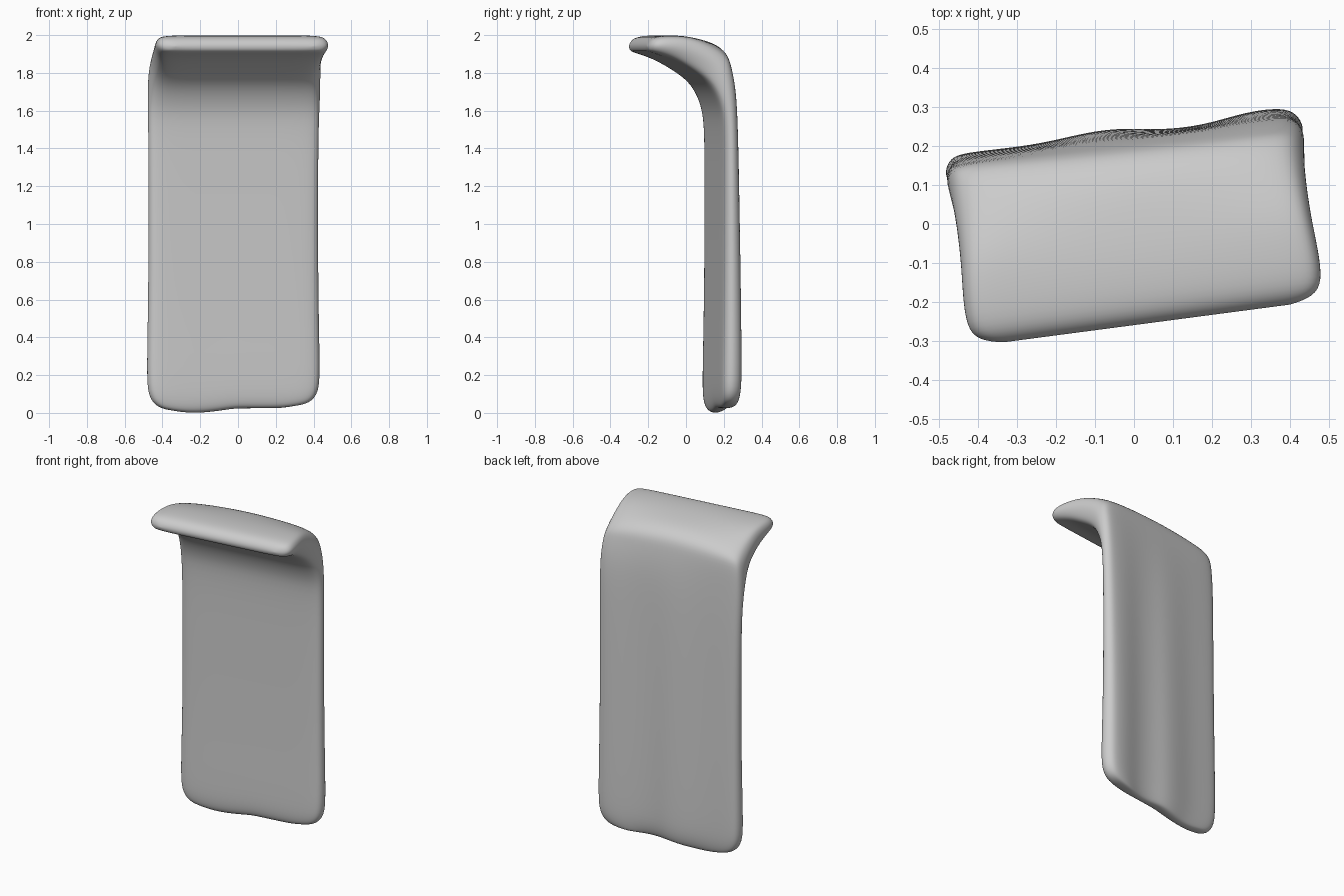
import bpy, bmesh, math
from mathutils import Matrix

if "Cube" in bpy.data.objects:
    bpy.data.objects.remove(bpy.data.objects["Cube"])

# Panel side profile, bottom to overhang tip: front y,z | back y,z | half width
ROWS = [
    (.168, .000, .205, .000, .36),
    (.148, .018, .220, .018, .42),
    (.138, .080, .234, .080, .461),
    (.138, .200, .238, .200, .468),
    (.146, .600, .236, .600, .459),
    (.149, 1.10, .230, 1.10, .457),
    (.149, 1.50, .224, 1.50, .459),
    (.136, 1.61, .216, 1.72, .466),
    (.092, 1.712, .201, 1.85, .464),
    (.035, 1.772, .186, 1.922, .458),
    (-.03, 1.815, .120, 1.968, .455),
    (-.10, 1.857, .000, 1.990, .457),
    (-.16, 1.884, -.10, 2.000, .464),
    (-.215, 1.902, -.20, 1.997, .464),
    (-.247, 1.912, -.240, 1.978, .438),
    (-.257, 1.930, -.257, 1.952, .375),
]
# Positions across the width, and how far each is rounded off in thickness
US = [-.965, -.9, -.7, -.45, -.2, 0, .2, .45, .7, .9, .965]
TH = [.68, .95, 1, 1, 1, 1, 1, 1, 1, .95, .68]


def point(row, u, t):
    """Point across the panel: u along the width, t = -1 front, +1 back."""
    fy, fz, by, bz, w = row
    k = (t + 1) / 2
    y, z = fy + (by - fy) * k, fz + (bz - fz) * k
    fade = max(0, 1 - z / 1.75)
    low = max(0, 1 - z / 0.35)
    z += low * 0.012 * (1 + math.tanh(u * 8 + 1.5))       # uneven foot
    z += low * 0.018 * max(0, abs(u) - 0.7) / 0.3         # rounder corners
    if t > 0:
        # vertical ripples on the back, fading towards the bend
        amp = 0.016 if u > -.3 else 0.004
        y += amp * math.cos((u + .1) * 7) * t * fade ** .5
        if z > 1.75 and by > .15:
            y -= 0.012 * u                                # bend runs askew
        if z > 1.88 and by > .05:
            z -= 0.035 * u * u                            # crease sags at ends
    return (u * w, y, z)


bm = bmesh.new()
n = len(US)
rings = []
for row in ROWS:
    pts = [point(row, u, -h) for u, h in zip(US, TH)]
    pts.append(point(row, 1, 0))
    pts += [point(row, u, h) for u, h in zip(US[::-1], TH[::-1])]
    pts.append(point(row, -1, 0))
    rings.append([bm.verts.new(p) for p in pts])

# Skin between rings
m = len(rings[0])
for a, b in zip(rings, rings[1:]):
    for i in range(m):
        j = (i + 1) % m
        bm.faces.new((a[i], a[j], b[j], b[i]))

# Close the foot and the overhang tip
for r in (rings[0], rings[-1]):
    for i in range(n - 1):
        bm.faces.new((r[i], r[i + 1], r[2 * n - 1 - i], r[2 * n - i]))
    bm.faces.new((r[n - 1], r[n], r[n + 1]))
    bm.faces.new((r[0], r[2 * n], r[2 * n + 1]))

bmesh.ops.recalc_face_normals(bm, faces=bm.faces)
bmesh.ops.rotate(bm, verts=bm.verts, cent=(0, 0, 0),
                 matrix=Matrix.Rotation(math.radians(7.5), 3, 'Z'))
for f in bm.faces:
    f.smooth = True

mesh = bpy.data.meshes.new("hooded_panel")
bm.to_mesh(mesh)
bm.free()
panel = bpy.data.objects.new("hooded_panel", mesh)
bpy.context.collection.objects.link(panel)
sub = panel.modifiers.new("smooth", 'SUBSURF')
sub.levels = sub.render_levels = 2
